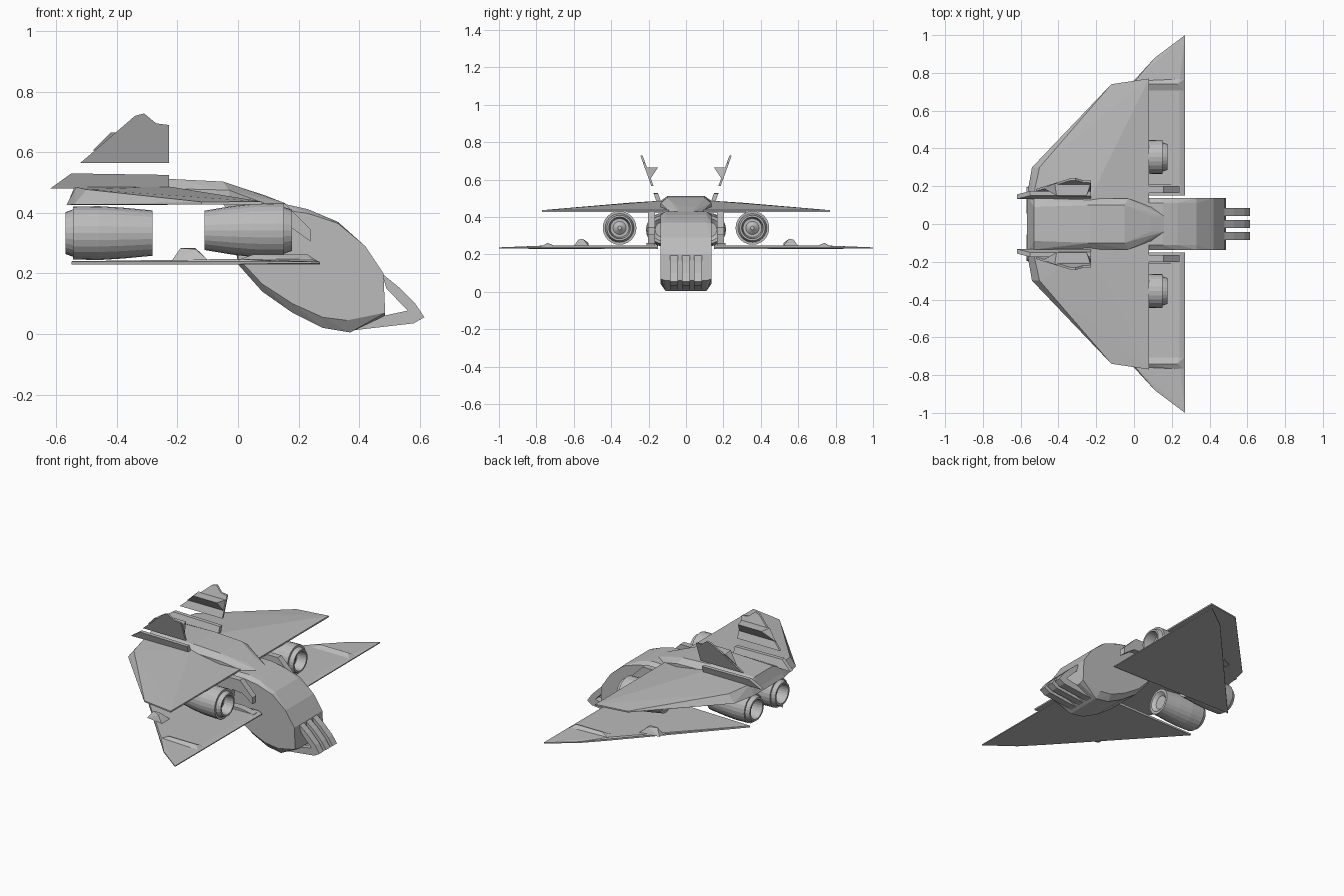
import bpy, bmesh, math

grey = bpy.data.materials.new("hull_grey")
grey.diffuse_color = (0.5, 0.5, 0.5, 1)


def finish(name, bm, mirror=False):
    bmesh.ops.recalc_face_normals(bm, faces=bm.faces[:])
    me = bpy.data.meshes.new(name)
    bm.to_mesh(me)
    bm.free()
    me.materials.append(grey)
    ob = bpy.data.objects.new(name, me)
    bpy.context.collection.objects.link(ob)
    if mirror:
        mod = ob.modifiers.new("mirror", 'MIRROR')
        mod.use_axis = (False, True, False)
        mod.use_mirror_merge = False
    return ob


def hull(name, pts, mirror=False):
    """Convex solid around points."""
    bm = bmesh.new()
    for p in pts:
        bm.verts.new(p)
    bmesh.ops.convex_hull(bm, input=bm.verts[:])
    loose = [v for v in bm.verts if not v.link_faces]
    bmesh.ops.delete(bm, geom=loose, context='VERTS')
    bmesh.ops.dissolve_limit(bm, angle_limit=0.02, verts=bm.verts[:], edges=bm.edges[:])
    return finish(name, bm, mirror)


def prism(name, profile, y_in, y_out, mirror=False):
    """Extrude an x-z profile in y; y_in and y_out are functions of z."""
    bm = bmesh.new()
    a = [bm.verts.new((x, y_in(z), z)) for x, z in profile]
    b = [bm.verts.new((x, y_out(z), z)) for x, z in profile]
    n = len(a)
    bm.faces.new(a)
    bm.faces.new(b[::-1])
    for i in range(n):
        j = (i + 1) % n
        bm.faces.new((a[i], b[i], b[j], a[j]))
    return finish(name, bm, mirror)


def turned(name, profile, y, z, sides=24):
    """Spin an x-radius profile around an axis along x."""
    bm = bmesh.new()
    rings = []
    for x, r in profile:
        rings.append([bm.verts.new((x, y + r * math.cos(2 * math.pi * i / sides),
                                    z + r * math.sin(2 * math.pi * i / sides)))
                      for i in range(sides)])
    for r0, r1 in zip(rings, rings[1:]):
        for i in range(sides):
            j = (i + 1) % sides
            bm.faces.new((r0[i], r0[j], r1[j], r1[i]))
    bm.faces.new(rings[0])
    bm.faces.new(rings[-1])
    return finish(name, bm, True)


def const(v):
    return lambda z: v


# Curved drooping fuselage: flat sides with a chamfered belly
outline = [(-.03, .43), (.15, .43), (.23, .412), (.33, .37), (.42, .29), (.48, .20),
           (.486, .06), (.37, .005), (.28, .02), (.18, .07), (.08, .14), (0, .23)]
side = [(-.02, .41), (.15, .41), (.23, .398), (.33, .365), (.42, .29), (.48, .20),
        (.486, .07), (.36, .045), (.28, .055), (.18, .10), (.08, .165), (0, .25)]
hull("fuselage", [(x, s * .11, z) for x, z in outline for s in (-1, 1)] +
     [(x, s * .137, z) for x, z in side for s in (-1, 1)])

# Three nose prongs, each a bent loop
loop = [(.475, .20), (.53, .155), (.585, .10), (.615, .055), (.58, .035), (.38, .012),
        (.47, .055), (.49, .062), (.56, .077), (.49, .15)]
for k in (-1, 0, 1):
    c = k * .064
    prism("nose_prong", loop, const(c - .021), const(c + .021))

# Upper wing with a flat underside
half = [(.08, .14, .445), (.08, .77, .437), (-.12, .74, .436), (-.50, .30, .477),
        (-.535, .14, .485), (-.23, .14, .487),
        (.08, .77, .428), (-.12, .74, .428), (-.54, .30, .428), (-.567, .15, .425),
        (.08, 0, .428), (-.567, 0, .425)]
hull("upper_wing", half + [(x, -y, z) for x, y, z in half])

# Raised spine over the centre
spine = [(-.555, .135, .45), (-.53, .135, .487), (-.53, .09, .508), (-.23, .10, .512),
         (-.05, .10, .503), (-.03, .135, .475), (-.03, .135, .43),
         (.09, .04, .457), (.16, .04, .43), (.09, .09, .43)]
hull("spine", spine + [(x, -y, z) for x, y, z in spine])

# Lower delta wings, split by a gap at the centre
hull("lower_wing", [(.27, 1.0, .232), (.11, .88, .232), (0, .76, .23), (-.55, .16, .23),
                    (.27, .15, .23), (.27, 1.0, .238), (.11, .88, .24), (.27, .15, .236),
                    (.24, .15, .248), (.24, .74, .248), (0, .75, .248), (-.55, .16, .24)], True)
# Small ridge and bump on the lower wing
hull("tip_ridge", [(.27, .77, .236), (.24, .70, .245), (.24, .77, .245), (.27, .70, .236),
                   (.23, .74, .262), (.05, .74, .262), (0, .70, .245), (0, .76, .245)], True)
hull("wing_bump", [(-.22, .53, .24), (-.22, .57, .24), (-.19, .55, .283), (-.14, .55, .283),
                   (-.14, .575, .28), (-.10, .52, .245), (-.10, .60, .245), (-.16, .52, .26)], True)

# Braces between the two wings, and their feet
prism("wing_brace", [(-.05, .43), (.155, .43), (.24, .345), (.24, .305), (.17, .355),
                     (.10, .36), (.08, .245), (0, .245), (0, .36)],
      const(.165), const(.202), True)
prism("brace_foot", [(0, .24), (0, .262), (.16, .262), (.25, .246), (.25, .24)],
      const(.165), const(.21), True)

# Front outboard engines
turned("front_engine", [(-.09, .045), (-.11, .05), (-.11, .065), (-.02, .08), (.05, .088),
                        (.12, .09), (.152, .09), (.152, .077), (.178, .068), (.178, .058),
                        (.12, .05), (.12, .035), (.14, .01)], .355, .342)
# Rear inboard engines
turned("rear_engine", [(-.30, .04), (-.283, .06), (-.283, .075), (-.38, .084), (-.46, .089),
                       (-.545, .087), (-.545, .078), (-.57, .069), (-.57, .058),
                       (-.50, .05), (-.50, .03), (-.53, .01)], .125, .333)

# Canted tail fins: thick base strip, open slot, upper blade


def cant(offset):
    return lambda z: .152 + (z - .49) * .36 + offset


prism("fin_base", [(-.62, .48), (-.55, .53), (-.228, .525), (-.228, .485)],
      cant(-.016), cant(.008), True)
prism("fin_blade", [(-.52, .565), (-.34, .72), (-.31, .728), (-.27, .695), (-.228, .69),
                    (-.228, .565)], cant(-.006), cant(.006), True)
# Inboard wedge on each fin
hull("fin_wedge", [(-.48, .19, .605), (-.23, .19, .605), (-.42, .215, .665), (-.23, .215, .665),
                   (-.41, .15, .665), (-.25, .15, .665), (-.42, .16, .652), (-.25, .16, .652)], True)
